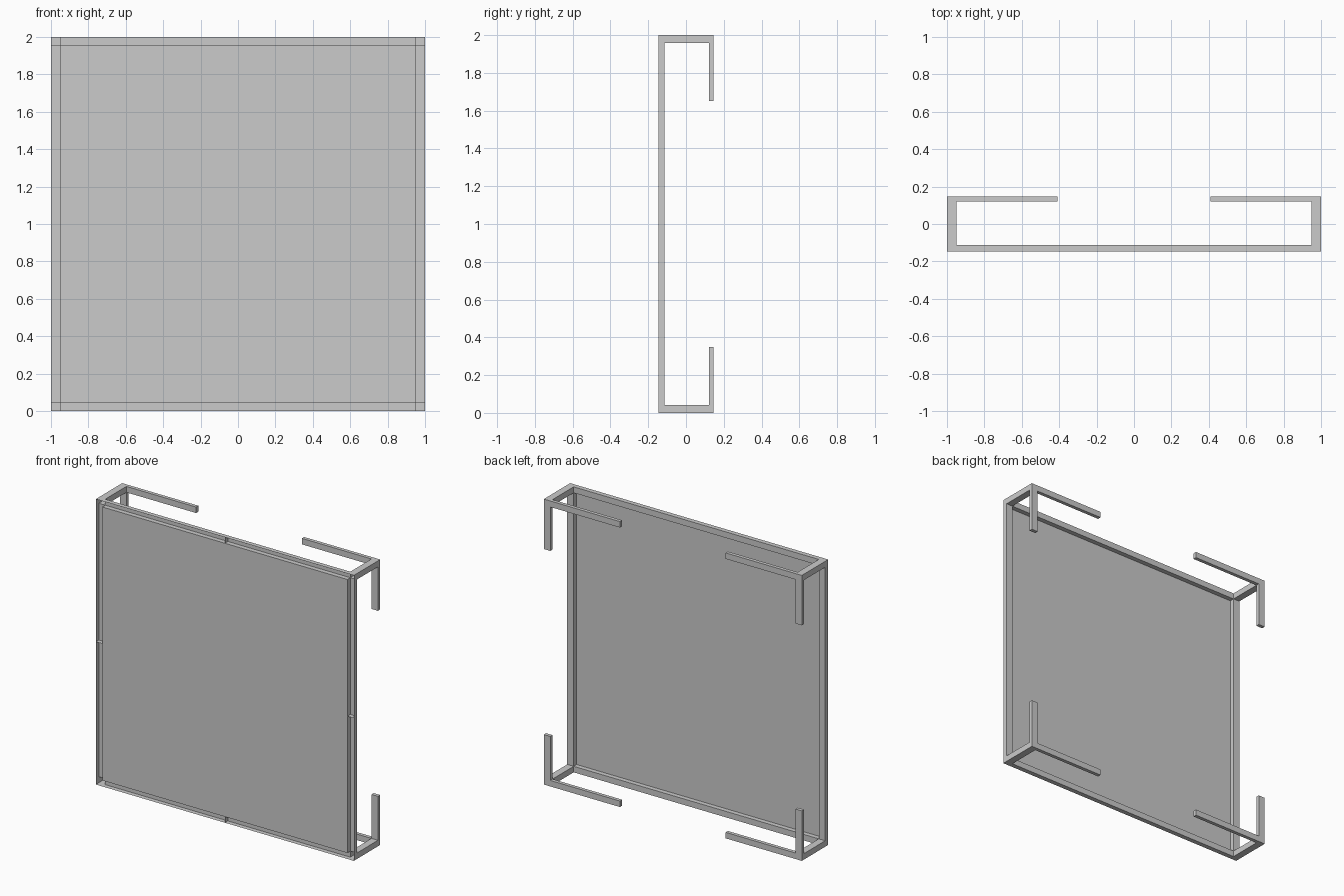
import bpy, bmesh

if "Cube" in bpy.data.objects:
    bpy.data.objects.remove(bpy.data.objects["Cube"])

# Grid breaks of one quarter, measured from the middle of the board
X = [0.0, 0.41, 0.95, 1.0]
Y = [-0.146, -0.113, 0.121, 0.146]
Z = [0.0, 0.65, 0.958, 1.0]

# Occupied grid cells of the bracket: front arms, side post, back hooks
cells = {(i, 0, 2) for i in range(3)}       # front horizontal arm
cells |= {(2, 0, k) for k in range(3)}      # front vertical arm
cells |= {(2, j, 2) for j in range(3)}      # front-to-back post
cells |= {(1, 2, 2), (2, 2, 1)}             # back hooks


def finish(name, bm):
    mesh = bpy.data.meshes.new(name)
    bm.to_mesh(mesh)
    bm.free()
    obj = bpy.data.objects.new(name, mesh)
    obj.location = (0, 0, 1)
    bpy.context.collection.objects.link(obj)
    return obj


# Corner bracket: hollow skin of the cells, channel left open at the front
bm = bmesh.new()
for c in cells:
    for axis in range(3):
        for side in (0, 1):
            n = list(c)
            n[axis] += 1 if side else -1
            open_front = axis == 1 and side == 0 and c[1] == 0
            if tuple(n) in cells or open_front:
                continue
            u, v = (axis + 1) % 3, (axis + 2) % 3
            verts = []
            for a, b in ((0, 0), (1, 0), (1, 1), (0, 1)):
                p = list(c)
                p[axis] += side
                p[u] += a
                p[v] += b
                verts.append(bm.verts.new((X[p[0]], Y[p[1]], Z[p[2]])))
            bm.faces.new(verts if side else verts[::-1])
bmesh.ops.remove_doubles(bm, verts=bm.verts[:], dist=1e-5)
bmesh.ops.dissolve_limit(bm, angle_limit=0.01, verts=bm.verts[:], edges=bm.edges[:])
bracket = finish("corner_brackets", bm)
mirror = bracket.modifiers.new("mirror", 'MIRROR')
mirror.use_axis = (True, False, True)
mirror.use_mirror_merge = False

# Front panel between the channels
bm = bmesh.new()
bm.faces.new([bm.verts.new((sx * X[2], Y[0], sz * Z[2]))
              for sx, sz in ((-1, -1), (1, -1), (1, 1), (-1, 1))])
finish("front_panel", bm)
